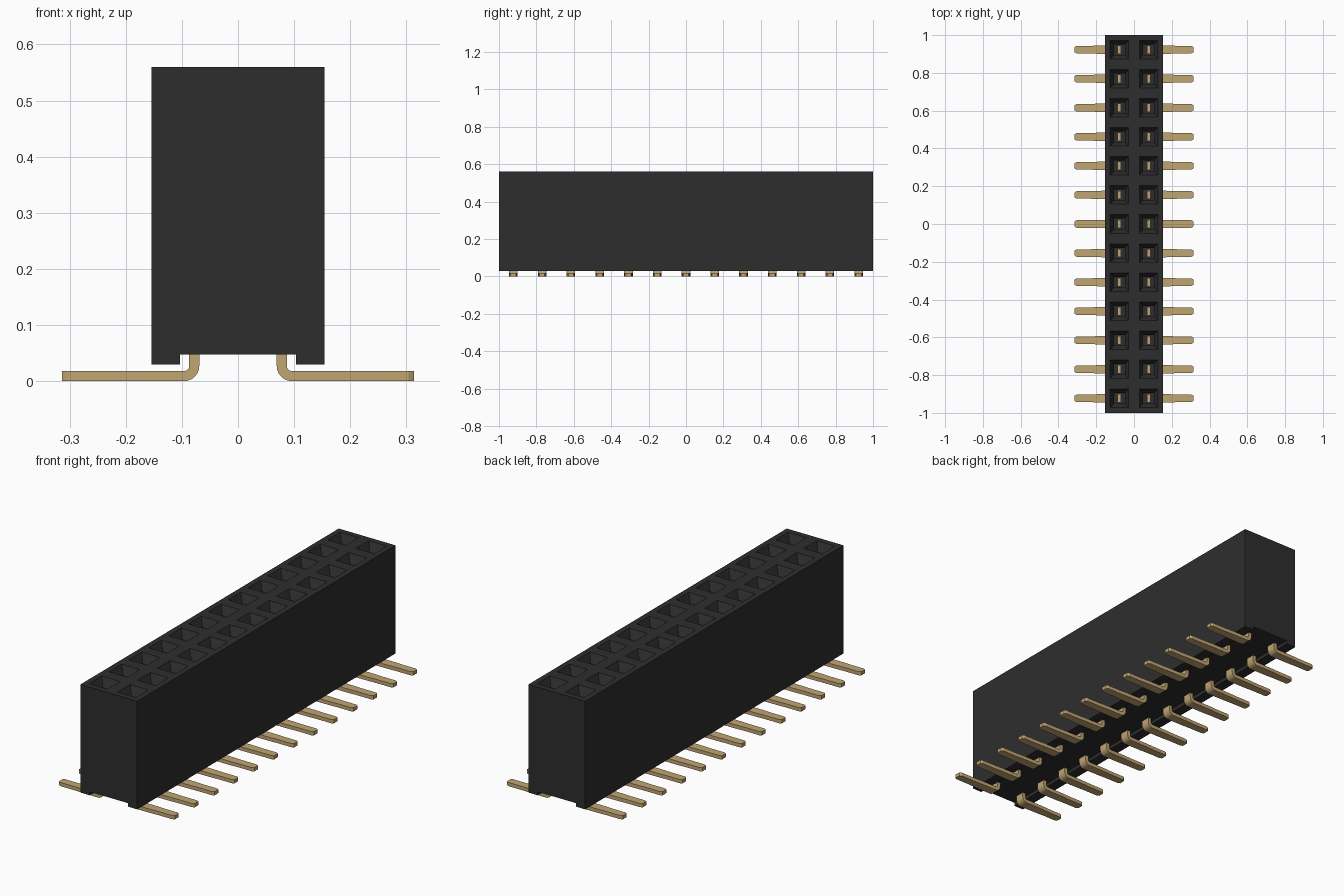
import bpy, bmesh, math

if "Cube" in bpy.data.objects:
    bpy.data.objects.remove(bpy.data.objects["Cube"])

ROWS = 13
PITCH = 2.0 / ROWS
HALF = PITCH            # two columns wide
Z0, Z_CHANNEL, Z1 = 0.03, 0.047, 0.56
CHANNEL = 0.103         # half width of the underside channel


def material(name, color):
    m = bpy.data.materials.new(name)
    m.use_nodes = True
    m.diffuse_color = (*color, 1)
    bsdf = next(n for n in m.node_tree.nodes if n.type == 'BSDF_PRINCIPLED')
    bsdf.inputs["Base Color"].default_value = (*color, 1)
    return m


black = material("black plastic", (0.027, 0.027, 0.027))
gold = material("gold metal", (0.53, 0.38, 0.17))


def finish(bm, name, mat):
    bmesh.ops.remove_doubles(bm, verts=bm.verts, dist=1e-5)
    bmesh.ops.recalc_face_normals(bm, faces=bm.faces)
    mesh = bpy.data.meshes.new(name)
    bm.to_mesh(mesh)
    bm.free()
    mesh.materials.append(mat)
    return mesh


def add_object(name, mesh, location=(0, 0, 0), turn=0):
    ob = bpy.data.objects.new(name, mesh)
    ob.location = location
    ob.rotation_euler.z = turn
    bpy.context.collection.objects.link(ob)
    return ob


def loft(bm, rings, closed=True):
    """Join successive rings of points with quads."""
    rows = [[bm.verts.new(p) for p in r] for r in rings]
    n = len(rows[0])
    for a, b in zip(rows, rows[1:]):
        for i in range(n if closed else n - 1):
            j = (i + 1) % n
            bm.faces.new((a[i], a[j], b[j], b[i]))
    return rows


# Housing: outer shell with an underside channel, one slice per row
bm = bmesh.new()
profile = [(HALF, Z1), (HALF, Z0), (CHANNEL, Z0), (CHANNEL, Z_CHANNEL),
           (-CHANNEL, Z_CHANNEL), (-CHANNEL, Z0), (-HALF, Z0), (-HALF, Z1)]
slices = loft(bm, [[(x, -1 + i * PITCH, z) for x, z in profile]
                   for i in range(ROWS + 1)], closed=False)
for end in (slices[0], slices[-1]):
    mid = bm.verts.new((0, end[0].co.y, Z1))
    bm.faces.new(end + [mid])

# Sockets: flat rim, tapered mouth, straight hole and floor
row_y = [-1 + (i + 0.5) * PITCH for i in range(ROWS)]
for cy in row_y:
    for cx in (-PITCH / 2, PITCH / 2):
        steps = [(PITCH / 2, Z1), (0.049, Z1), (0.028, Z1 - 0.04), (0.028, 0.15)]
        rings = [[(cx + sx * h, cy + sy * h, z)
                  for sx, sy in ((-1, -1), (1, -1), (1, 1), (-1, 1))]
                 for h, z in steps]
        bm.faces.new(loft(bm, rings)[-1])
add_object("housing", finish(bm, "housing", black))

# Pin: flat strip, upright in the socket, bent outward into a foot
T = 0.009               # half thickness
R = 0.018               # bend radius of the centre line
PIN_X = 0.078
path = [(PIN_X, 0.45, 0, 0.022)]            # x, z, bend angle, half width
for k in range(7):
    a = math.pi / 2 * k / 6
    path.append((PIN_X + R - R * math.cos(a), T + R - R * math.sin(a), a, 0.023))
path += [(0.19, T, math.pi / 2, 0.022), (0.23, T, math.pi / 2, 0.02),
         (0.304, T, math.pi / 2, 0.02), (0.314, T, math.pi / 2, 0.014)]

bm = bmesh.new()
rings = []
for x, z, a, w in path:
    nx, nz = T * math.cos(a), T * math.sin(a)
    rings.append([(x - nx, -w, z - nz), (x + nx, -w, z + nz),
                  (x + nx, w, z + nz), (x - nx, w, z - nz)])
rows = loft(bm, rings)
bm.faces.new(rows[0])
bm.faces.new(rows[-1])
pin_mesh = finish(bm, "pin", gold)

for i, y in enumerate(row_y, 1):
    add_object(f"left_pin_{i}", pin_mesh, (0, y, 0))
    add_object(f"right_pin_{i}", pin_mesh, (0, y, 0), math.pi)

# Smooth the bends, keep the strip edges sharp
pin = bpy.data.objects["left_pin_1"]
bpy.ops.object.select_all(action='DESELECT')
pin.select_set(True)
bpy.context.view_layer.objects.active = pin
bpy.ops.object.shade_smooth_by_angle(angle=math.radians(25))
